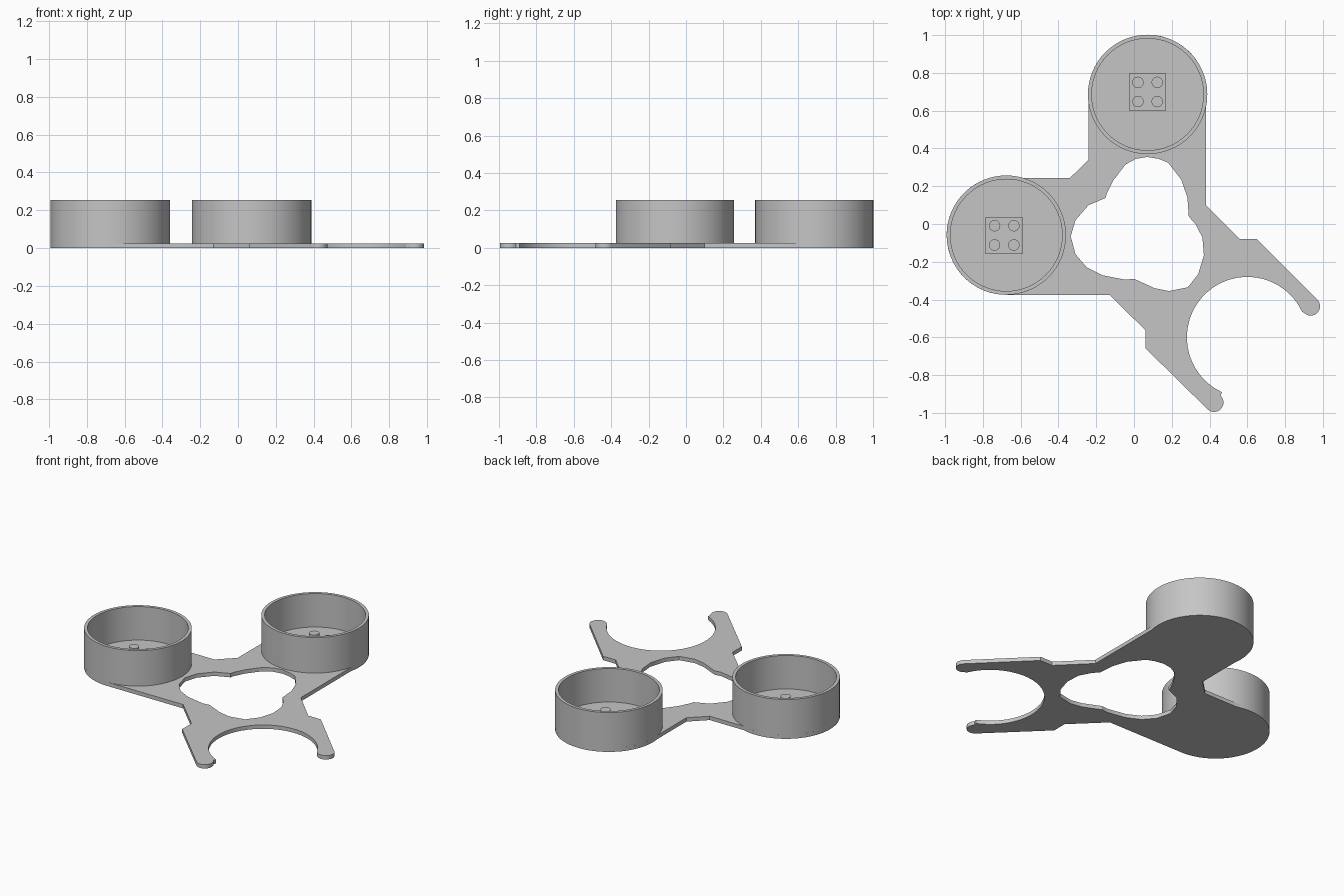
import bpy, bmesh
from math import sin, cos, radians, pi
from mathutils import Vector, Matrix

cube = bpy.data.objects.get("Cube")
if cube:
    bpy.data.objects.remove(cube, do_unlink=True)

PLATE = 0.025
CUP_R, CUP_INNER, CUP_TOP, FLOOR = 0.316, 0.296, 0.255, 0.038
BACK_CUP, SIDE_CUP = (0.072, 0.686), (-0.676, -0.059)

grey = bpy.data.materials.new("plain grey")
grey.use_nodes = True
colour = (0.56, 0.56, 0.56, 1)
grey.diffuse_color = colour
grey.node_tree.nodes["Principled BSDF"].inputs["Base Color"].default_value = colour


def finish(name, mesh):
    obj = bpy.data.objects.new(name, mesh)
    bpy.context.collection.objects.link(obj)
    mesh.materials.clear()
    mesh.materials.append(grey)
    bpy.ops.object.select_all(action='DESELECT')
    obj.select_set(True)
    bpy.context.view_layer.objects.active = obj
    bpy.ops.object.shade_smooth_by_angle(angle=radians(30))
    return obj


def arc(centre, r, start, end, steps):
    angles = [radians(start + (end - start) * i / steps) for i in range(steps + 1)]
    return [(centre[0] + r * cos(a), centre[1] + r * sin(a)) for a in angles]


def flat_plate(name, loops, thickness):
    # Filled 2D curve: the second loop becomes a hole
    curve = bpy.data.curves.new(name + " outline", 'CURVE')
    curve.dimensions = '2D'
    curve.fill_mode = 'BOTH'
    curve.extrude = thickness / 2
    for loop in loops:
        spline = curve.splines.new('POLY')
        spline.points.add(len(loop) - 1)
        for point, (x, y) in zip(spline.points, loop):
            point.co = (x, y, 0, 1)
        spline.use_cyclic_u = True
    temp = bpy.data.objects.new(name + " outline", curve)
    bpy.context.collection.objects.link(temp)
    graph = bpy.context.evaluated_depsgraph_get()
    mesh = bpy.data.meshes.new_from_object(temp.evaluated_get(graph))
    bpy.data.objects.remove(temp, do_unlink=True)
    bm = bmesh.new()
    bm.from_mesh(mesh)
    bmesh.ops.remove_doubles(bm, verts=bm.verts, dist=1e-5)
    bmesh.ops.translate(bm, verts=bm.verts, vec=(0, 0, thickness / 2))
    bmesh.ops.recalc_face_normals(bm, faces=bm.faces)
    bm.to_mesh(mesh)
    bm.free()
    return finish(name, mesh)


# Frame: round pads under the cups, straight arms and a two-pronged fork
outline = (
    arc(BACK_CUP, CUP_R, -13, 189, 40)
    + [(-0.24, 0.34), (-0.34, 0.243)]
    + arc(SIDE_CUP, CUP_R, 73, 270, 40)
    + [(-0.13, -0.375), (0.06, -0.562), (0.06, -0.657)]
    + arc((0.424, -0.945), 0.05, 225, 405, 12)
    + arc((0.6, -0.6), 0.32, 245, 25, 32)
    + arc((0.935, -0.435), 0.05, 225, 405, 12)
    + [(0.65, -0.08), (0.56, -0.08), (0.38, 0.1)]
)
hole = [
    (0.07, 0.355), (0.13, 0.345), (0.18, 0.325), (0.25, 0.235), (0.283, 0.14),
    (0.29, 0.04), (0.325, 0), (0.362, -0.07), (0.37, -0.165), (0.34, -0.265),
    (0.285, -0.335), (0.185, -0.355), (0.11, -0.34), (0, -0.29), (-0.045, -0.295),
    (-0.165, -0.272), (-0.25, -0.23), (-0.31, -0.16), (-0.335, -0.065),
    (-0.31, 0.02), (-0.24, 0.1), (-0.15, 0.138), (-0.145, 0.16), (-0.11, 0.23),
    (-0.045, 0.315), (0.01, 0.345),
]
flat_plate("frame_plate", [outline, hole], PLATE)


def cup(name, centre):
    # Open cup turned from a half profile
    bm = bmesh.new()
    profile = [(0, FLOOR), (CUP_INNER, FLOOR), (CUP_INNER, CUP_TOP),
               (CUP_R, CUP_TOP), (CUP_R, PLATE)]
    verts = [bm.verts.new((r, 0, z)) for r, z in profile]
    edges = [bm.edges.new(pair) for pair in zip(verts, verts[1:])]
    bmesh.ops.spin(bm, geom=verts + edges, cent=(0, 0, 0), axis=(0, 0, 1),
                   angle=2 * pi, steps=64)
    bmesh.ops.remove_doubles(bm, verts=bm.verts, dist=1e-5)
    bmesh.ops.recalc_face_normals(bm, faces=bm.faces)
    # The floor must look up out of the cup
    floor = min(bm.faces, key=lambda f: f.calc_center_median().xy.length)
    if floor.normal.z < 0:
        bmesh.ops.reverse_faces(bm, faces=bm.faces)
    bmesh.ops.translate(bm, verts=bm.verts, vec=(*centre, 0))
    mesh = bpy.data.meshes.new(name)
    bm.to_mesh(mesh)
    bm.free()
    finish(name, mesh)


def mount(name, centre):
    # Square pad carrying four round pegs
    low, pad_top, peg_top = FLOOR - 0.005, 0.058, 0.1
    bm = bmesh.new()
    pad = Matrix.Translation((*centre, (low + pad_top) / 2))
    bmesh.ops.create_cube(bm, size=1, matrix=pad @ Matrix.Diagonal((0.196, 0.196, pad_top - low, 1)))
    for sx in (-1, 1):
        for sy in (-1, 1):
            spot = Vector((centre[0] + sx * 0.051, centre[1] + sy * 0.051, (low + peg_top) / 2))
            bmesh.ops.create_cone(bm, cap_ends=True, segments=24, radius1=0.03, radius2=0.03,
                                  depth=peg_top - low, matrix=Matrix.Translation(spot))
    mesh = bpy.data.meshes.new(name)
    bm.to_mesh(mesh)
    bm.free()
    finish(name, mesh)


cup("back_cup", BACK_CUP)
cup("side_cup", SIDE_CUP)
mount("back_cup_mount", (0.072, 0.699))
mount("side_cup_mount", (-0.687, -0.06))
